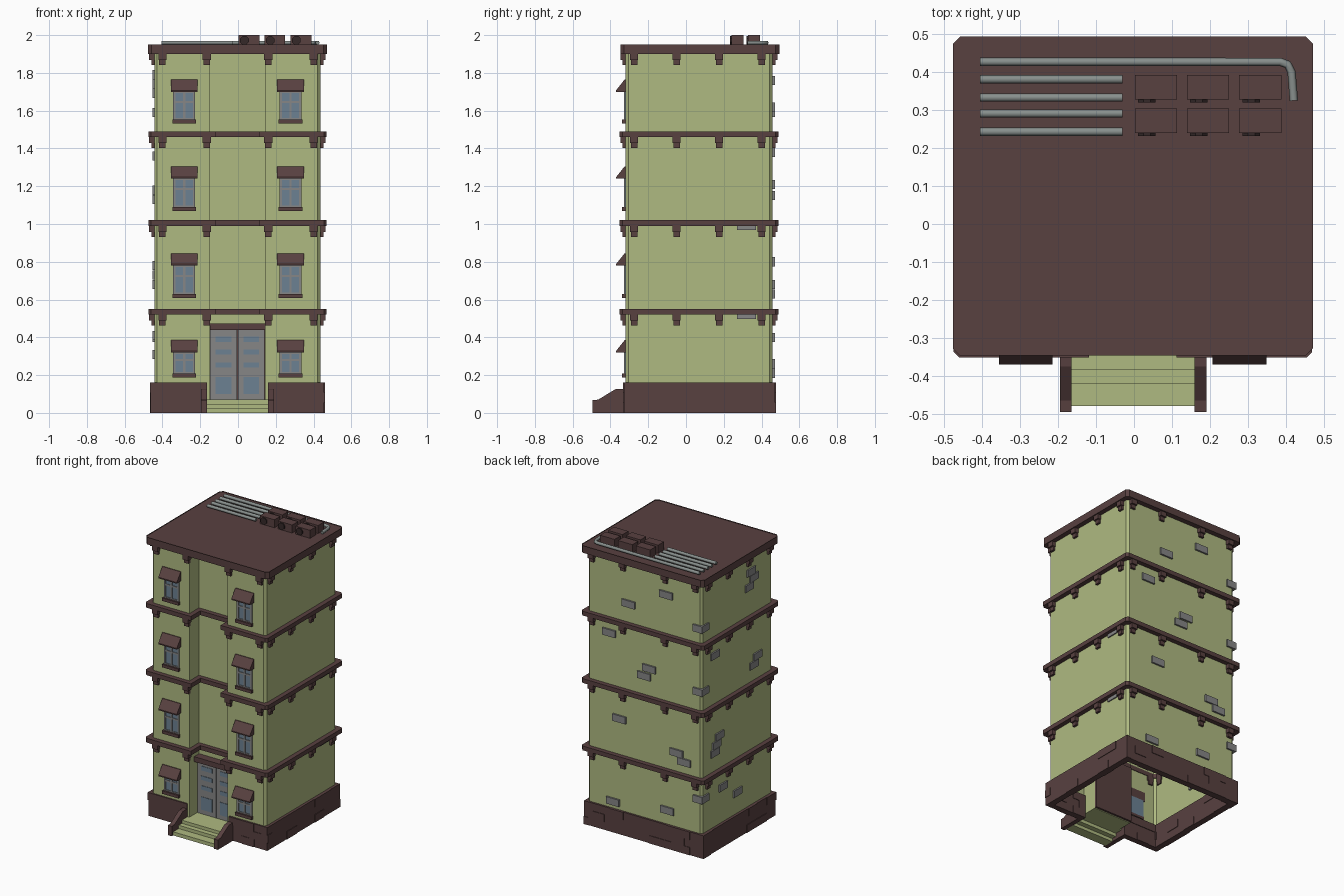
import bpy, bmesh, random

random.seed(4)
if "Cube" in bpy.data.objects:
    bpy.data.objects.remove(bpy.data.objects["Cube"])


def material(name, r, g, b):
    m = bpy.data.materials.new(name)
    m.use_nodes = True
    m.diffuse_color = (r, g, b, 1)
    m.node_tree.nodes["Principled BSDF"].inputs["Base Color"].default_value = (r, g, b, 1)
    return m


GREEN = material("pale green plaster", 0.43, 0.49, 0.22)
BROWN = material("dark brown trim", 0.098, 0.052, 0.051)
GREY = material("grey stone", 0.24, 0.24, 0.24)
GLASS = material("blue grey glass", 0.15, 0.22, 0.29)
METAL = material("pipe metal", 0.25, 0.28, 0.27)
DARK = material("fan dark", 0.035, 0.022, 0.022)
CX = -0.003


def finish(name, bm, mat):
    me = bpy.data.meshes.new(name)
    bmesh.ops.recalc_face_normals(bm, faces=bm.faces)
    bm.to_mesh(me)
    bm.free()
    me.materials.append(mat)
    ob = bpy.data.objects.new(name, me)
    bpy.context.collection.objects.link(ob)
    return ob


def sweep(bm, points, place, a, b, caps=True):
    """Extrude a 2D outline from a to b; place maps (u, v, t) to xyz."""
    lo = [bm.verts.new(place(u, v, a)) for u, v in points]
    hi = [bm.verts.new(place(u, v, b)) for u, v in points]
    for i in range(len(points)):
        j = (i + 1) % len(points)
        bm.faces.new((lo[i], lo[j], hi[j], hi[i]))
    if caps:
        bm.faces.new(lo[::-1])
        return bm.faces.new(hi)


def up(u, v, t):
    return (u, v, t)


def across(u, v, t):
    return (t, u, v)


def box(bm, x0, x1, y0, y1, z0, z1):
    sweep(bm, [(x0, y0), (x1, y0), (x1, y1), (x0, y1)], up, z0, z1)


def boxes(name, mat, items):
    bm = bmesh.new()
    for it in items:
        box(bm, *it)
    return finish(name, bm, mat)


def mirror_outline(half):
    return [(CX + x, y) for x, y in half] + [(CX - x, y) for x, y in reversed(half)]


def outline(d):
    """Plan of the tower grown by d, with chamfered corners and a front recess."""
    w, f, b, r, c = 0.44 + d, -0.32 - d, 0.458 + d, 0.147 - d, 0.015
    return mirror_outline([(r, -0.215 - d), (r, f), (w - c, f), (w, f + c),
                           (w, b - c), (w - c, b)])


# Wall shell, open below
bm = bmesh.new()
sweep(bm, outline(0), up, 0.06, 1.91, caps=False)
finish("walls", bm, GREEN)

# Floor bands that follow the recess
FLOORS = (0.52, 0.99, 1.46)
for n, z in enumerate(FLOORS):
    bm = bmesh.new()
    loops = []
    for d, h in ((0.032, z), (0.032, z + 0.03), (-0.004, z + 0.03), (-0.004, z)):
        loops.append([bm.verts.new((x, y, h)) for x, y in outline(d)])
    size = len(loops[0])
    for k in range(4):
        a, b = loops[k], loops[(k + 1) % 4]
        for i in range(size):
            j = (i + 1) % size
            bm.faces.new((a[i], a[j], b[j], b[i]))
    finish(f"floor_band_{n + 1}", bm, BROWN)

# Roof slab with a slightly sunk centre
bm = bmesh.new()
top = sweep(bm, mirror_outline([(0.455, -0.347), (0.474, -0.328), (0.474, 0.475), (0.455, 0.494)]),
            up, 1.9, 1.95)
bmesh.ops.inset_region(bm, faces=[top], thickness=0.018)
bmesh.ops.translate(bm, verts=top.verts, vec=(0, 0, -0.006))
finish("roof", bm, BROWN)

# Stepped brackets under every band
items = []
for z in FLOORS + (1.9,):
    for half, out, lo, hi in ((0.022, 0.027, 0.032, 0.0), (0.017, 0.015, 0.058, 0.03)):
        for c in (-0.4, -0.165, 0.16, 0.4):
            items.append((c - half, c + half, -0.32 - out, -0.31, z - lo, z - hi))
            items.append((c - half, c + half, 0.45, 0.458 + out, z - lo, z - hi))
        for c in (-0.275, -0.05, 0.175, 0.4):
            items.append((0.43, 0.437 + out, c - half, c + half, z - lo, z - hi))
            items.append((-0.443 - out, -0.435, c - half, c + half, z - lo, z - hi))
boxes("brackets", BROWN, items)


# Block base laid in three staggered courses
def course(start, end, offset):
    edges, p = [start], start + offset
    while p < end - 0.03:
        edges.append(p)
        p += random.uniform(0.085, 0.115)
    return list(zip(edges, edges[1:] + [end]))


items = []
H = 0.054
for k in range(3):
    z0, off = k * H, 0.05 if k % 2 else 0.1

    def jut():
        return random.choice((0, 0, 0.004))

    for a, b in course(-0.462, -0.165, off) + course(0.16, 0.456, off):
        items.append((a, b, -0.329 - jut(), -0.29 + jut(), z0, z0 + H))
    for a, b in course(-0.462, 0.456, off):
        items.append((a, b, 0.43 - jut(), 0.472 + jut(), z0, z0 + H))
    for a, b in course(-0.329, 0.472, off):
        items.append((0.415 - jut(), 0.456 + jut(), a, b, z0, z0 + H))
        items.append((-0.462 - jut(), -0.42 + jut(), a, b, z0, z0 + H))
boxes("base_blocks", BROWN, items)

# Entrance steps, porch and sloped side rails
boxes("entrance_steps", GREEN, [
    (-0.166, 0.16, -0.48, -0.41, 0, 0.025),
    (-0.166, 0.16, -0.42, -0.375, 0.022, 0.048),
    (-0.166, 0.16, -0.385, -0.32, 0.045, 0.07),
    (-0.15, 0.144, -0.325, -0.215, 0.045, 0.07)])
bm = bmesh.new()
rail = [(-0.495, 0), (-0.495, 0.068), (-0.465, 0.07), (-0.375, 0.125), (-0.325, 0.128), (-0.325, 0)]
for x in (-0.195, 0.16):
    sweep(bm, rail, across, x, x + 0.031)
finish("step_rails", bm, BROWN)

# Double door
boxes("door_backing", BROWN, [(-0.149, 0.143, -0.222, -0.2, 0.05, 0.44)])
boxes("door_canopy", BROWN, [(-0.149, 0.143, -0.27, -0.21, 0.438, 0.473)])
boxes("door_leaves", GREY, [(CX + s - 0.071, CX + s + 0.071, -0.235, -0.215, 0.07, 0.438)
                            for s in (-0.073, 0.073)])
boxes("door_panes", GLASS, [(CX + s - 0.042, CX + s + 0.042, -0.238, -0.23, a, b)
                            for s in (-0.073, 0.073)
                            for a, b in ((0.1, 0.19), (0.24, 0.268), (0.308, 0.336), (0.374, 0.404))])

# Windows, sills and awnings
frames, panes, sills = [], [], []
awn = bmesh.new()
for x in (-0.285, 0.278):
    for sill, head in ((0.205, 0.325), (0.625, 0.785), (1.087, 1.245), (1.55, 1.705)):
        w = 0.058
        panes.append((x - w, x + w, -0.323, -0.315, sill, head))
        for c in (-w + 0.006, 0, w - 0.006):
            frames.append((x + c - 0.006, x + c + 0.006, -0.328, -0.316, sill, head))
        mid = sill + 0.62 * (head - sill)
        for z in (sill + 0.006, mid, head - 0.006):
            frames.append((x - w, x + w, -0.327, -0.316, z - 0.006, z + 0.006))
        sills.append((x - 0.063, x + 0.063, -0.34, -0.315, sill - 0.017, sill + 0.004))
        sweep(awn, [(-0.315, head - 0.005), (-0.37, head - 0.005), (-0.37, head + 0.003),
                    (-0.325, head + 0.06), (-0.315, head + 0.06)], across, x - 0.071, x + 0.071)
boxes("window_panes", GLASS, panes)
boxes("window_frames", GREY, frames)
boxes("window_sills", BROWN, sills)
finish("window_awnings", awn, BROWN)

# Exposed stones on the back and sides
back = [(.12, 1.62), (-.17, 1.76), (.27, 1.38), (-.04, 1.21), (0, 1.15), (.19, .8),
        (-.25, .68), (-.31, .63), (-.18, .26), (.24, .21)]
side = [(-.08, 1.79), (-.11, 1.74), (-.06, 1.69), (-.15, 1.18), (-.11, 1.13), (.32, 1.36),
        (.27, .78), (.3, .73), (.32, .68), (.07, .31), (.23, .41)]
items = [(x - 0.05, x + 0.05, 0.45, 0.47, z - 0.024, z + 0.024) for x, z in back]
items += [(-0.453, -0.43, y - 0.045, y + 0.045, z - 0.024, z + 0.024) for y, z in side]
items += [(-0.453, -0.38, 0.39, 0.47, z - 0.024, z + 0.024) for z in (0.4, 1.15, 1.59)]
items += [(0.43, 0.445, 0.27, 0.37, z - 0.025, z) for z in (0.522, 0.992)]
boxes("exposed_stones", GREY, items)

# Rooftop cooling units with fans
units, fans = [], bmesh.new()
for x in (0.002, 0.139, 0.277):
    for y in (0.24, 0.328):
        units.append((x, x + 0.111, y, y + 0.064, 1.942, 2.0))
        ring = [(x + 0.032 + 0.023 * a, 1.972 + 0.023 * b) for a, b in
                ((1, .4), (.4, 1), (-.4, 1), (-1, .4), (-1, -.4), (-.4, -1), (.4, -1), (1, -.4))]
        sweep(fans, ring, lambda u, v, t: (u, t, v), y - 0.008, y + 0.004)
boxes("cooling_units", BROWN, units)
finish("cooling_fans", fans, DARK)

# Rooftop pipes
paths = [[(-0.405, y), (-0.03, y)] for y in (0.243, 0.291, 0.333, 0.381)]
paths.append([(-0.405, 0.427), (0.385, 0.427), (0.405, 0.42), (0.415, 0.4), (0.421, 0.325)])
for n, path in enumerate(paths):
    cu = bpy.data.curves.new(f"roof_pipe_{n + 1}", "CURVE")
    cu.dimensions = "3D"
    cu.bevel_depth = 0.011
    cu.bevel_resolution = 1
    cu.use_fill_caps = True
    sp = cu.splines.new("POLY")
    sp.points.add(len(path) - 1)
    for p, (x, y) in zip(sp.points, path):
        p.co = (x, y, 1.96, 1)
    cu.materials.append(METAL)
    bpy.context.collection.objects.link(bpy.data.objects.new(cu.name, cu))
